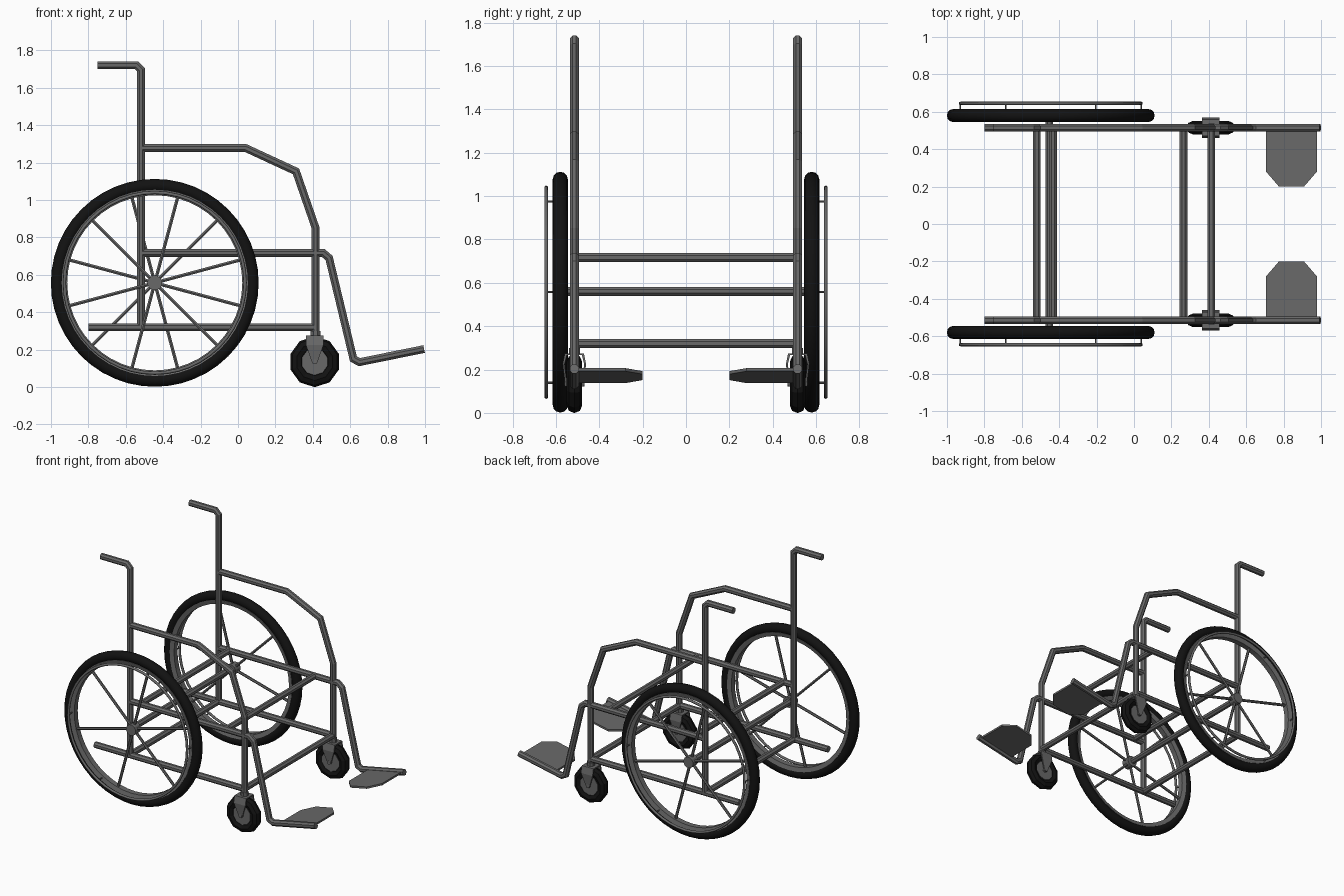
import bpy, bmesh, math
from mathutils import Vector

if "Cube" in bpy.data.objects:
    bpy.data.objects.remove(bpy.data.objects["Cube"])


def material(name, v):
    m = bpy.data.materials.new(name)
    m.diffuse_color = (v, v, v, 1)
    m.use_nodes = True
    m.node_tree.nodes["Principled BSDF"].inputs["Base Color"].default_value = m.diffuse_color
    return m


GREY = material("grey metal", 0.14)
BLACK = material("black rubber", 0.006)


def finish(name, bm, mat, smooth=False):
    bmesh.ops.recalc_face_normals(bm, faces=bm.faces[:])
    me = bpy.data.meshes.new(name)
    bm.to_mesh(me)
    bm.free()
    me.materials.append(mat)
    for p in me.polygons:
        p.use_smooth = smooth
    ob = bpy.data.objects.new(name, me)
    bpy.context.collection.objects.link(ob)
    return ob


def skin(bm, rings, closed=False):
    """Bridge consecutive rings of points with quads, capping open ends."""
    vs = [[bm.verts.new(p) for p in r] for r in rings]
    n = len(vs[0])
    for i in range(len(vs) if closed else len(vs) - 1):
        a, b = vs[i], vs[(i + 1) % len(vs)]
        for j in range(n):
            k = (j + 1) % n
            bm.faces.new((a[j], a[k], b[k], b[j]))
    if not closed:
        bm.faces.new(vs[0])
        bm.faces.new(vs[-1])


def add_tube(bm, path, r=0.0225, n=8):
    """Mitred tube along a planar path."""
    pts = [Vector(p) for p in path]
    d0 = (pts[1] - pts[0]).normalized()
    side = Vector((0, 1, 0)) if abs(d0.y) < 0.5 else Vector((0, 0, 1))
    rings = []
    for i, p in enumerate(pts):
        a = (p - pts[i - 1]).normalized() if i else None
        b = (pts[i + 1] - p).normalized() if i < len(pts) - 1 else None
        t = (a + b).normalized() if a and b else (a or b)
        u = t.cross(side).normalized()
        m = 1 / max(0.3, t.dot(a or b))
        ring = []
        for k in range(n):
            w = 2 * math.pi * (k + 0.5) / n
            ring.append(p + u * (math.cos(w) * r * m) + side * (math.sin(w) * r))
        rings.append(ring)
    skin(bm, rings)


def tube(name, path, r=0.0225, n=8):
    bm = bmesh.new()
    add_tube(bm, path, r, n)
    return finish(name, bm, GREY)


def lathe(name, centre, profile, segs, mat, smooth=False, offset=0.0):
    """Spin a closed (radius, y) profile around the y axis through centre."""
    c = Vector(centre)
    rings = []
    for i in range(segs):
        w = 2 * math.pi * (i + offset) / segs
        rings.append([c + Vector((math.cos(w) * q, y, math.sin(w) * q)) for q, y in profile])
    bm = bmesh.new()
    skin(bm, rings, True)
    return finish(name, bm, mat, smooth)


def circle(R, r, n, ry=None):
    return [(R + r * math.cos(2 * math.pi * k / n), (ry or r) * math.sin(2 * math.pi * k / n))
            for k in range(n)]


WX, WZ = -0.445, 0.557      # rear wheel centre
FY = 0.515                  # side frame offset

for s, label in ((-1, "near"), (1, "far")):
    y = s * FY

    def side(pts):
        return [(x, y, z) for x, z in pts]

    # side frame
    tube(label + "_back_post", side([(-0.518, 0.31), (-0.518, 1.695), (-0.543, 1.72), (-0.75, 1.72)]))
    tube(label + "_armrest", side([(-0.518, 1.278), (0.04, 1.278), (0.31, 1.153),
                                   (0.415, 0.85), (0.415, 0.275)]))
    tube(label + "_seat_rail", side([(-0.518, 0.717), (0.455, 0.717), (0.487, 0.69),
                                     (0.617, 0.15), (0.65, 0.133), (0.995, 0.203)]))
    tube(label + "_lower_rail", side([(-0.80, 0.32), (0.415, 0.32)]))

    # footplate following the slope of the foot tube
    bm = bmesh.new()
    outline = [(0.706, FY), (0.706, 0.28), (0.775, 0.20), (0.909, 0.20), (0.978, 0.28), (0.978, FY)]
    skin(bm, [[(x, s * v, 0.133 + (x - 0.65) * 0.203 + h) for x, v in outline] for h in (-0.007, 0.007)])
    finish(label + "_footplate", bm, GREY)

    # rear wheel: tyre, rim, hub
    wy = s * 0.58
    c = (WX, wy, WZ)
    lathe(label + "_rear_tyre", c, circle(0.5205, 0.035, 12), 48, BLACK, True)
    lathe(label + "_rear_rim", c, [(0.468, -0.02), (0.468, 0.02), (0.498, 0.028), (0.498, -0.028)], 48, GREY)
    tube(label + "_rear_hub", [(WX, wy - 0.03, WZ), (WX, wy + 0.03, WZ)], 0.04, 12)
    # spokes
    bm = bmesh.new()
    for k in range(6):
        w = math.radians((15 if s < 0 else 45) + 60 * k)
        d = Vector((math.cos(w), 0, math.sin(w)))
        add_tube(bm, [Vector(c) + d * 0.02, Vector(c) + d * 0.475], 0.010, 6)
    finish(label + "_spokes", bm, GREY)
    # hand rim and its brackets
    lathe(label + "_hand_rim", (WX, s * 0.645, WZ), circle(0.483, 0.009, 8), 48, GREY, True)
    bm = bmesh.new()
    for k in range(6):
        w = math.radians(60 * k)
        x, z = WX + 0.483 * math.cos(w), WZ + 0.483 * math.sin(w)
        add_tube(bm, [(x, s * 0.59, z), (x, s * 0.645, z)], 0.005, 6)
    finish(label + "_hand_rim_brackets", bm, GREY)

    # caster wheel
    cx, cz = 0.41, 0.135
    lathe(label + "_caster_tyre", (cx, y, cz), circle(0.100, 0.036, 8), 10, BLACK, offset=0.5)
    tube(label + "_caster_hub", [(cx, y - 0.026, cz), (cx, y + 0.026, cz)], 0.072, 10)
    tube(label + "_caster_axle", [(cx, y - 0.046, cz), (cx, y + 0.046, cz)], 0.014, 8)
    # caster fork: a folded strap, narrow at the axle and wide at the crown
    bm = bmesh.new()
    half = [(0.042, 0.125, 0.012), (0.054, 0.225, 0.047), (0.044, 0.275, 0.047)]
    strap = [(-a, z, w) for a, z, w in half] + [(a, z, w) for a, z, w in reversed(half)]
    rings = []
    for a, z, w in strap:
        inner = a - math.copysign(0.009, a)
        zi = z - (0.009 if z > 0.25 else 0)
        rings.append([(cx - w, y + a, z), (cx + w, y + a, z),
                      (cx + w, y + inner, zi), (cx - w, y + inner, zi)])
    skin(bm, rings)
    finish(label + "_caster_fork", bm, GREY)
    tube(label + "_caster_stem", [(cx + 0.004, y, 0.27), (cx + 0.004, y, 0.30)], 0.028, 8)

# cross bars and axle
for name, x, z, half in (("rear_lower_bar", -0.52, 0.32, FY), ("front_lower_bar", 0.413, 0.32, FY),
                         ("rear_seat_bar", -0.433, 0.717, FY), ("front_seat_bar", 0.264, 0.717, FY),
                         ("wheel_axle", WX - 0.008, WZ + 0.004, 0.57)):
    tube(name, [(x, -half, z), (x, half, z)])
